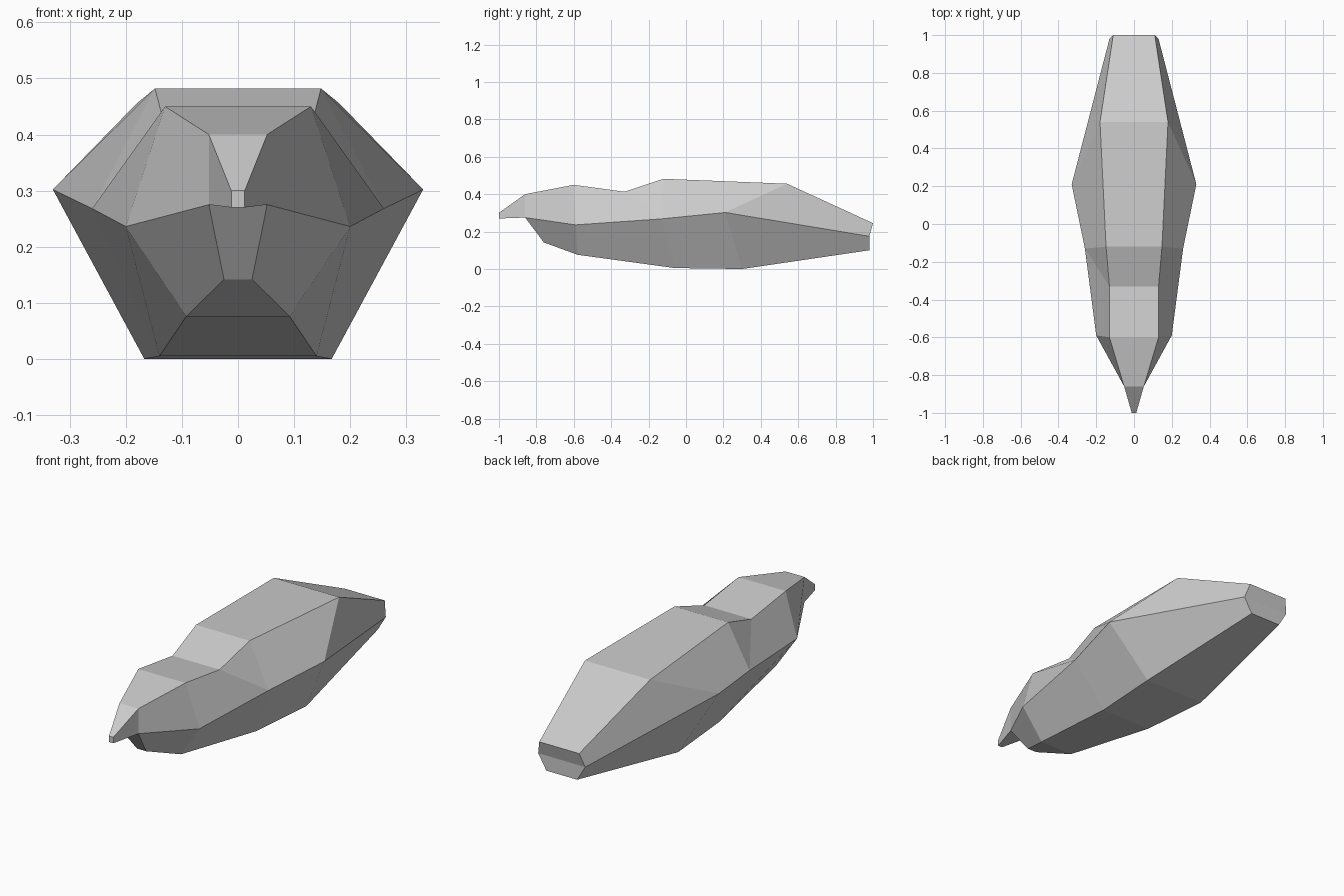
import bpy
import bmesh

cube = bpy.data.objects.get("Cube")
if cube:
    bpy.data.objects.remove(cube, do_unlink=True)

# One flat grey
grey = bpy.data.materials.new("light grey")
grey.use_nodes = True
colour = (0.6, 0.6, 0.6, 1)
grey.diffuse_color = colour
grey.node_tree.nodes["Principled BSDF"].inputs["Base Color"].default_value = colour

# Rails along the body, snout to tail: (half width, y, z)
ridge = [(.052, -.86, .40), (.13, -.6, .45), (.13, -.33, .413),
         (.148, -.12, .482), (.18, .54, .456), (.11, 1, .245)]
flank = [(.052, -.86, .275), (.2, -.59, .236), (.26, -.13, .268),
         (.33, .21, .302), (.13, .98, .175)]
belly = [(.025, -.76, .142), (.092, -.58, .076), (.14, -.06, .005),
         (.167, .3, 0), (.085, .98, .10)]
tip = [(.012, -1, .30), (.012, -1, .27)]

bm = bmesh.new()


def rail(points):
    """Return mirrored vertex pairs for a rail."""
    return [[bm.verts.new((s * x, y, z)) for s in (1, -1)] for x, y, z in points]


def span(*pairs):
    """Bridge pairs across the centre line."""
    (a, b), (c, d) = pairs
    bm.faces.new((a, b, d, c))


def sides(*pairs):
    """Add one face on each side."""
    for i in (0, 1):
        bm.faces.new([p[i] for p in pairs])


ridge, flank, belly, tip = map(rail, (ridge, flank, belly, tip))

# Back and underside strips
for strip in (ridge, belly):
    for a, b in zip(strip, strip[1:]):
        span(a, b)

# Lower flanks
for i in range(len(flank) - 1):
    sides(flank[i], flank[i + 1], belly[i + 1], belly[i])

# Upper flanks, with a notch at the neck
upper = [r for i, r in enumerate(ridge) if i != 3]
for i in range(len(flank) - 1):
    if i == 2:
        sides(ridge[2], ridge[3], flank[2])
        sides(ridge[3], ridge[4], flank[3], flank[2])
    else:
        sides(upper[i], upper[i + 1], flank[i + 1], flank[i])

# Snout and chin
span(ridge[0], tip[0])
span(tip[0], tip[1])
span(tip[1], flank[0])
span(flank[0], belly[0])
sides(ridge[0], flank[0], tip[1], tip[0])

# Tail end
span(ridge[-1], flank[-1])
span(flank[-1], belly[-1])

bmesh.ops.recalc_face_normals(bm, faces=bm.faces[:])
mesh = bpy.data.meshes.new("faceted_body")
bm.to_mesh(mesh)
bm.free()
mesh.materials.append(grey)
body = bpy.data.objects.new("faceted_body", mesh)
bpy.context.collection.objects.link(body)
